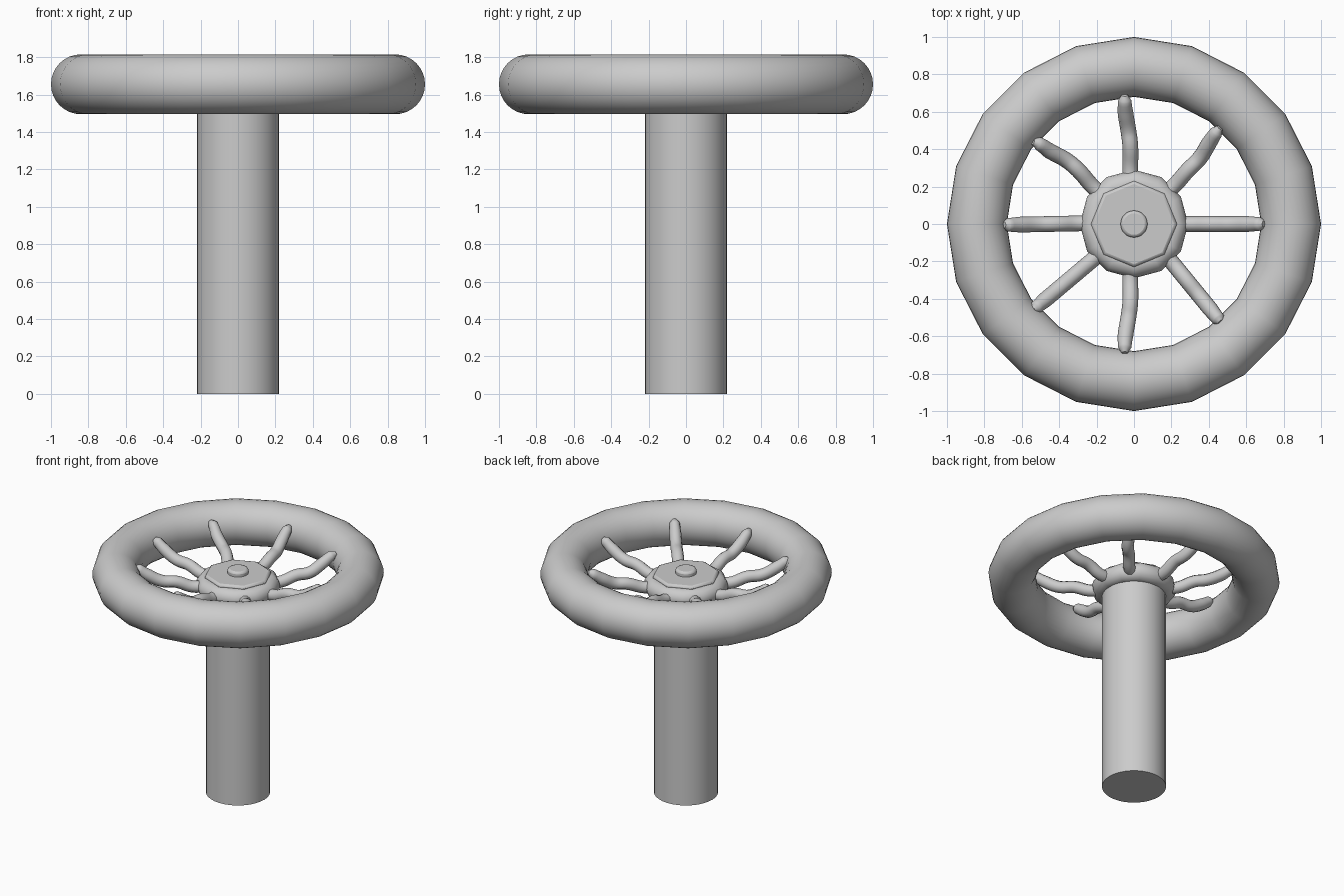
import bpy, math
from math import radians

if "Cube" in bpy.data.objects:
    bpy.data.objects.remove(bpy.data.objects["Cube"])


def smooth(obj, name, angle=50):
    obj.name = name
    bpy.ops.object.shade_smooth_by_angle(angle=radians(angle))
    return obj


def torus(name, major, minor, z, segs, sides):
    bpy.ops.mesh.primitive_torus_add(major_radius=major, minor_radius=minor,
                                     major_segments=segs, minor_segments=sides,
                                     location=(0, 0, z))
    return smooth(bpy.context.object, name)


def cylinder(name, r, z0, z1, sides, bevel=0, turn=0, angle=30):
    bpy.ops.mesh.primitive_cylinder_add(vertices=sides, radius=r, depth=z1 - z0,
                                        location=(0, 0, (z0 + z1) / 2),
                                        rotation=(0, 0, radians(turn)))
    obj = smooth(bpy.context.object, name, angle)
    if bevel:
        m = obj.modifiers.new("bevel", 'BEVEL')
        m.width, m.segments, m.limit_method = bevel, 2, 'ANGLE'
        m.angle_limit = radians(60)
    return obj


def spoke(name, plan):
    # rises in a shallow wave from the hub to the inner face of the rim
    heights = [1.57, 1.57, 1.61, 1.62, 1.67, 1.72, 1.735]
    radii = [1, 1, 1, 1, 1, 0.85, 0.4]
    cu = bpy.data.curves.new(name, 'CURVE')
    cu.dimensions = '3D'
    cu.bevel_depth = 0.042
    cu.bevel_resolution = 3
    cu.resolution_u = 5
    cu.use_fill_caps = True
    sp = cu.splines.new('BEZIER')
    sp.bezier_points.add(len(plan) - 1)
    for p, (x, y), z, r in zip(sp.bezier_points, plan, heights, radii):
        p.co = (x, y, z)
        p.radius = r
        p.handle_left_type = p.handle_right_type = 'AUTO'
    obj = bpy.data.objects.new(name, cu)
    bpy.context.collection.objects.link(obj)
    bpy.ops.object.select_all(action='DESELECT')
    obj.select_set(True)
    bpy.context.view_layer.objects.active = obj
    bpy.ops.object.convert(target='MESH')
    smooth(bpy.context.object, name)


def straight(a, b):
    return [(a[0] + (b[0] - a[0]) * t, a[1] + (b[1] - a[1]) * t)
            for t in (0, 0.2, 0.42, 0.62, 0.82, 0.96, 1)]


# Rim, post and hub
torus("rim", 0.84, 0.16, 1.655, 20, 32)
cylinder("post", 0.22, 0, 1.58, 32)
torus("hub_ring", 0.22, 0.07, 1.57, 12, 16)
cylinder("hub_cap", 0.23, 1.57, 1.66, 8, 0.015, 0)
cylinder("hub_bolt", 0.072, 1.64, 1.695, 24, 0.015)

# Spokes: four straight in plan, four slightly bent
plans = [
    straight((0.21, 0), (0.695, 0)),
    [(0.15, 0.15), (0.21, 0.20), (0.29, 0.29), (0.35, 0.35), (0.40, 0.43), (0.44, 0.49), (0.46, 0.515)],
    [(-0.02, 0.21), (-0.02, 0.30), (-0.02, 0.42), (-0.03, 0.50), (-0.045, 0.59), (-0.05, 0.66), (-0.05, 0.69)],
    [(-0.15, 0.14), (-0.22, 0.20), (-0.30, 0.29), (-0.36, 0.34), (-0.45, 0.39), (-0.51, 0.43), (-0.54, 0.44)],
    straight((-0.21, 0.005), (-0.695, -0.005)),
    straight((-0.16, -0.14), (-0.54, -0.46)),
    [(-0.02, -0.21), (-0.02, -0.30), (-0.02, -0.42), (-0.03, -0.50), (-0.045, -0.59), (-0.05, -0.66), (-0.05, -0.69)],
    straight((0.15, -0.14), (0.465, -0.525)),
]
for i, plan in enumerate(plans):
    spoke(f"spoke_{i + 1}", plan)
